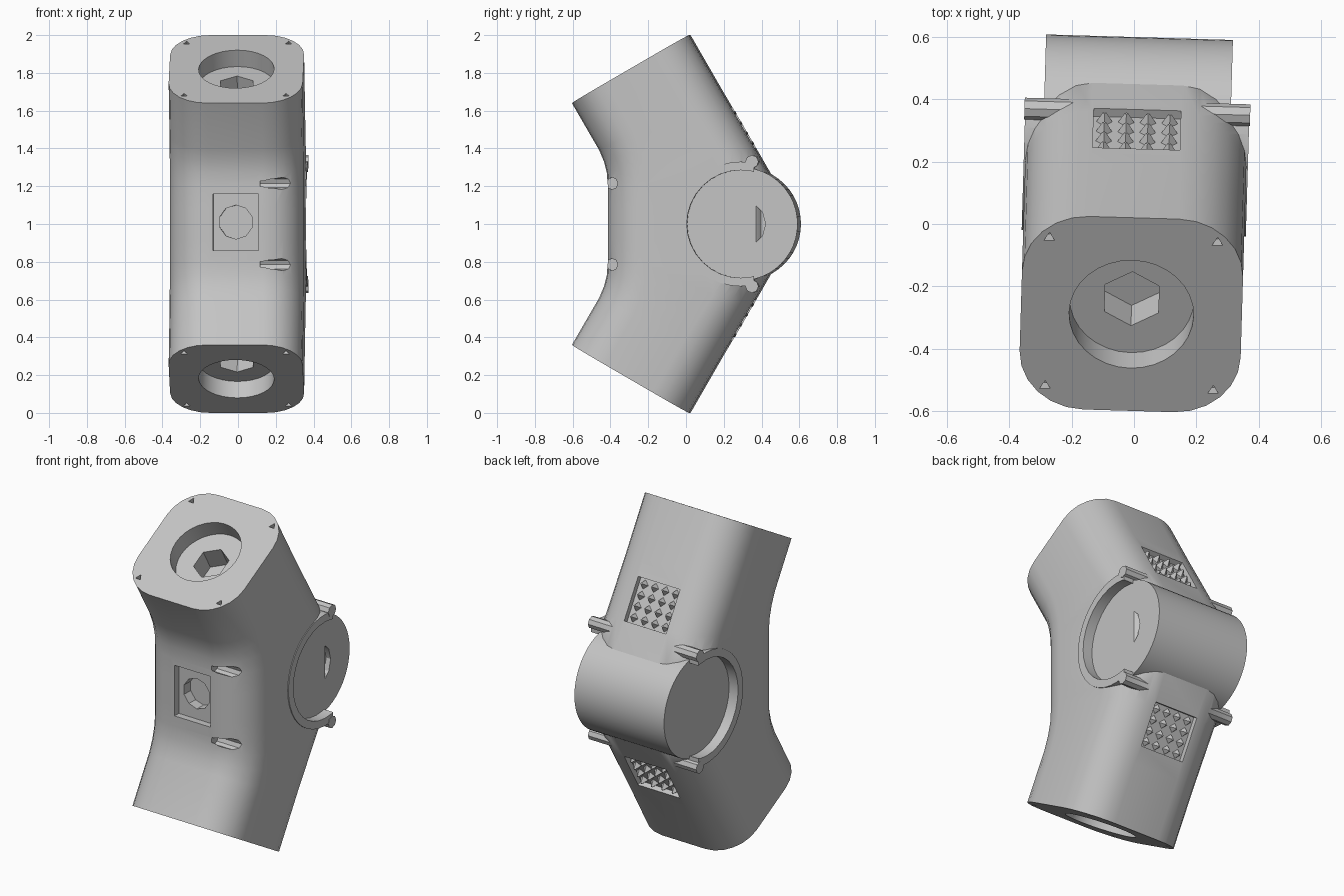
import bpy, bmesh, math
from mathutils import Vector, Matrix

if "Cube" in bpy.data.objects:
    bpy.data.objects.remove(bpy.data.objects["Cube"])

grey = bpy.data.materials.new("light_grey")
grey.diffuse_color = (0.55, 0.55, 0.55, 1)
grey.use_nodes = True
grey.node_tree.nodes["Principled BSDF"].inputs["Base Color"].default_value = grey.diffuse_color
HW, R = 0.355, 0.21          # half width and corner radius of the body
parts = []


def finish(name, bm):
    bmesh.ops.recalc_face_normals(bm, faces=bm.faces[:])
    me = bpy.data.meshes.new(name)
    bm.to_mesh(me)
    bm.free()
    me.materials.append(grey)
    ob = bpy.data.objects.new(name, me)
    bpy.context.collection.objects.link(ob)
    return ob


def place(center, axis):
    return Matrix.Translation(center) @ Vector(axis).to_track_quat('Z', 'Y').to_matrix().to_4x4()


def cyl(name, center, axis, r, depth, seg=32):
    bm = bmesh.new()
    bmesh.ops.create_cone(bm, cap_ends=True, segments=seg, radius1=r, radius2=r,
                          depth=depth, matrix=place(center, axis))
    return finish(name, bm)


def box(name, center, size, tilt=0):
    bm = bmesh.new()
    m = Matrix.Translation(center) @ Matrix.Rotation(tilt, 4, 'X') @ Matrix.Diagonal((*size, 1))
    bmesh.ops.create_cube(bm, size=1, matrix=m)
    return finish(name, bm)


def combine(target, tool, op):
    mod = target.modifiers.new("cut", 'BOOLEAN')
    mod.operation, mod.solver, mod.object = op, 'EXACT', tool
    bpy.context.view_layer.objects.active = target
    bpy.ops.object.modifier_apply(modifier=mod.name)
    bpy.data.objects.remove(tool)


# Bent body: rounded-square sections between front and back points
half = [((-0.60, 1.64), (0.02, 2.0)), ((-0.455, 1.39), (0.19, 1.705)),
        ((-0.43, 1.33), (0.27, 1.57)), ((-0.415, 1.27), (0.36, 1.415)),
        ((-0.41, 1.20), (0.455, 1.25)), ((-0.41, 1.08), (0.45, 1.10))]
stations = half + [((f[0], 2 - f[1]), (b[0], 2 - b[1])) for f, b in reversed(half)]
bm = bmesh.new()
rings = []
for f, b in stations:
    F, B = Vector((0, *f)), Vector((0, *b))
    mid, d = (F + B) / 2, (B - F).normalized()
    h = (B - F).length / 2
    ring = []
    for i, (sx, sy) in enumerate([(1, 1), (-1, 1), (-1, -1), (1, -1)]):
        for k in range(7):
            a = math.pi / 2 * (i + k / 6)
            x = sx * (HW - R) + R * math.cos(a)
            t = sy * (h - R) + R * math.sin(a)
            ring.append(bm.verts.new(mid + Vector((x, 0, 0)) + d * t))
    rings.append(ring)
for r1, r2 in zip(rings, rings[1:]):
    for i in range(len(r1)):
        j = (i + 1) % len(r1)
        bm.faces.new((r1[i], r1[j], r2[j], r2[i]))
bm.faces.new(rings[0])
bm.faces.new(rings[-1])
body = finish("bent_body", bm)

# Collar round the hinge, flat towards the back
collar = cyl("collar", (0, 0.3, 1), (1, 0, 0), 0.33, 0.72, 40)
for v in collar.data.vertices:
    v.co.y = min(v.co.y, 0.37)
combine(body, collar, 'UNION')

# Stub pins at the collar corners and small cross holes at the front
for z in (0.67, 1.33):
    combine(body, cyl("pin", (0, 0.36, z), (1, 0, 0), 0.035, 0.725, 8), 'UNION')
for z in (0.785, 1.215):
    combine(body, cyl("cross_hole", (0.3, -0.385, z), (1, 0, 0), 0.032, 0.34, 8), 'DIFFERENCE')

# Round seats at both ends of the hinge
for s in (1, -1):
    combine(body, cyl("seat_cut", (s * 0.4, 0.3, 1), (1, 0, 0), 0.285, 0.2, 32), 'DIFFERENCE')

# End bores, hexagonal holes and corner screw holes
for s in (1, -1):
    n = Vector((0, -0.5, 0.866 * s))
    u = Vector((0, 0.866, 0.5 * s))
    c = Vector((0, -0.29, 1 + 0.82 * s))
    combine(body, cyl("end_bore", c, n, 0.2, 0.2, 32), 'DIFFERENCE')
    combine(body, cyl("hex_bore", c - n * 0.13, n, 0.1, 0.2, 6), 'DIFFERENCE')
    for sx in (1, -1):
        for sy in (1, -1):
            p = c + Vector((sx * 0.27, 0, 0)) + u * sy * 0.275
            combine(body, cyl("screw_hole", p, n, 0.02, 0.08, 3), 'DIFFERENCE')

# Front pocket with a round socket inside
combine(body, box("front_pocket", (0, -0.41, 1.01), (0.24, 0.08, 0.3)), 'DIFFERENCE')
combine(body, cyl("socket_hole", (0, -0.37, 1.01), (0, 1, 0), 0.09, 0.12, 10), 'DIFFERENCE')

# Back pockets filled with a grid of small studs
for s in (1, -1):
    n = Vector((0, 0.866, 0.5 * s))
    u = Vector((0, -0.5, 0.866 * s))
    c = Vector((0, 0.305, 1 + 0.51 * s))
    tilt = math.radians(30) * s
    combine(body, box("back_pocket", c, (0.28, 0.06, 0.25), tilt), 'DIFFERENCE')
    bm = bmesh.new()
    for i in range(4):
        for j in range(4):
            p = c + Vector((0.07 * (i - 1.5), 0, 0)) + u * 0.062 * (j - 1.5) - n * 0.017
            bmesh.ops.create_cone(bm, cap_ends=True, segments=4, radius1=0.03, radius2=0.006,
                                  depth=0.04, matrix=place(p, n))
    parts.append(finish("upper_studs" if s > 0 else "lower_studs", bm))

# Hinge barrel with round recess and hexagonal sockets
barrel = cyl("hinge_barrel", (0, 0.3, 1), (1, 0, 0), 0.3, 0.6, 48)
combine(barrel, cyl("nut_seat", (0.3, 0.3, 1), (1, 0, 0), 0.13, 0.06, 12), 'DIFFERENCE')
combine(barrel, cyl("nut_hole", (0.28, 0.3, 1), (1, 0, 0), 0.1, 0.16, 6), 'DIFFERENCE')
combine(barrel, cyl("bolt_hole", (-0.3, 0.3, 1), (1, 0, 0), 0.07, 0.16, 6), 'DIFFERENCE')
parts += [body, barrel]

# Slight turn of the whole joint, then shading
turn = Matrix.Rotation(math.radians(-1.7), 4, 'Z')
for ob in parts:
    ob.data.transform(turn)
    bpy.ops.object.select_all(action='DESELECT')
    ob.select_set(True)
    bpy.context.view_layer.objects.active = ob
    if "studs" not in ob.name:
        bpy.ops.object.shade_smooth_by_angle(angle=math.radians(30))
